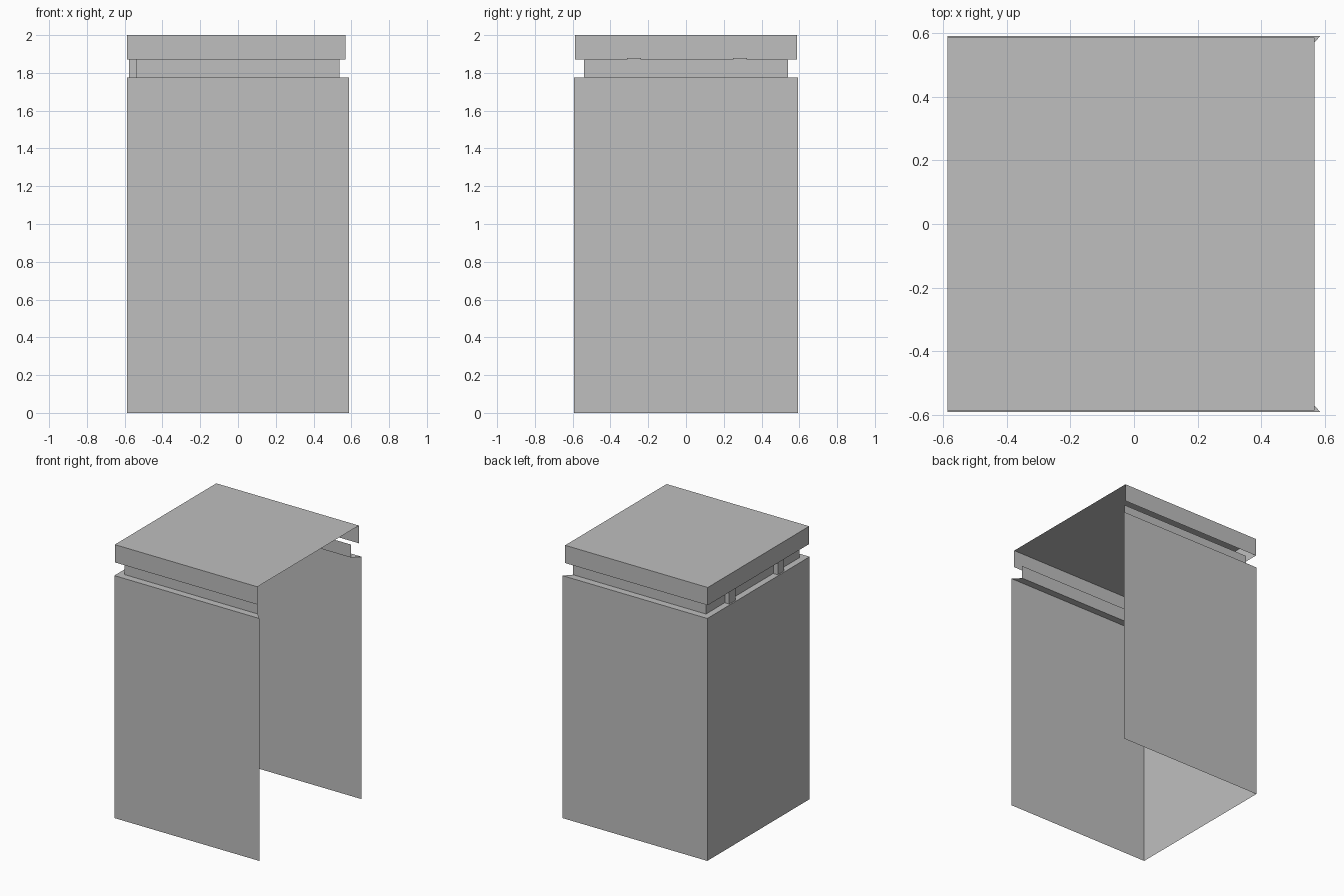
import bpy
import bmesh

old = bpy.data.objects.get("Cube")
if old:
    bpy.data.objects.remove(old, do_unlink=True)

# Single grey paint
grey = bpy.data.materials.new("grey_paint")
grey.use_nodes = True
colour = (0.52, 0.52, 0.52, 1)
grey.diffuse_color = colour
grey.node_tree.nodes["Principled BSDF"].inputs["Base Color"].default_value = colour


def finish(name, bm):
    mesh = bpy.data.meshes.new(name)
    bm.to_mesh(mesh)
    bm.free()
    mesh.materials.append(grey)
    obj = bpy.data.objects.new(name, mesh)
    bpy.context.collection.objects.link(obj)
    return obj


def u_shell(name, rings, capped=False):
    """Thin sheet through U-shaped rings (back x, open x, half depth, z), open on +x."""
    bm = bmesh.new()
    loops = []
    for xb, xo, y, z in rings:
        corners = [(xo, y), (xb, y), (xb, -y), (xo, -y)]
        loops.append([bm.verts.new((px, py, z)) for px, py in corners])
    for low, high in zip(loops, loops[1:]):
        for i in range(3):
            bm.faces.new((low[i], low[i + 1], high[i + 1], high[i]))
    if capped:
        bm.faces.new(loops[-1])
    return finish(name, bm)


# Tall body: walls, inward mitred ledge, recessed neck
u_shell("body_shell", [
    (-0.587, 0.587, 0.592, 0),
    (-0.587, 0.587, 0.592, 1.775),
    (-0.54, 0.537, 0.54, 1.775),
    (-0.54, 0.537, 0.54, 1.87),
])

# Lid floating around the neck, open underneath
u_shell("lid", [
    (-0.587, 0.568, 0.587, 1.87),
    (-0.587, 0.568, 0.587, 2.0),
], capped=True)

# Two small spacer tabs on the closed side
for name, y in (("front_tab", -0.275), ("back_tab", 0.287)):
    bm = bmesh.new()
    bmesh.ops.create_cube(bm, size=1)
    bmesh.ops.scale(bm, vec=(0.036, 0.074, 0.105), verts=bm.verts)
    bmesh.ops.translate(bm, vec=(-0.559, y, 1.8275), verts=bm.verts)
    finish(name, bm)
